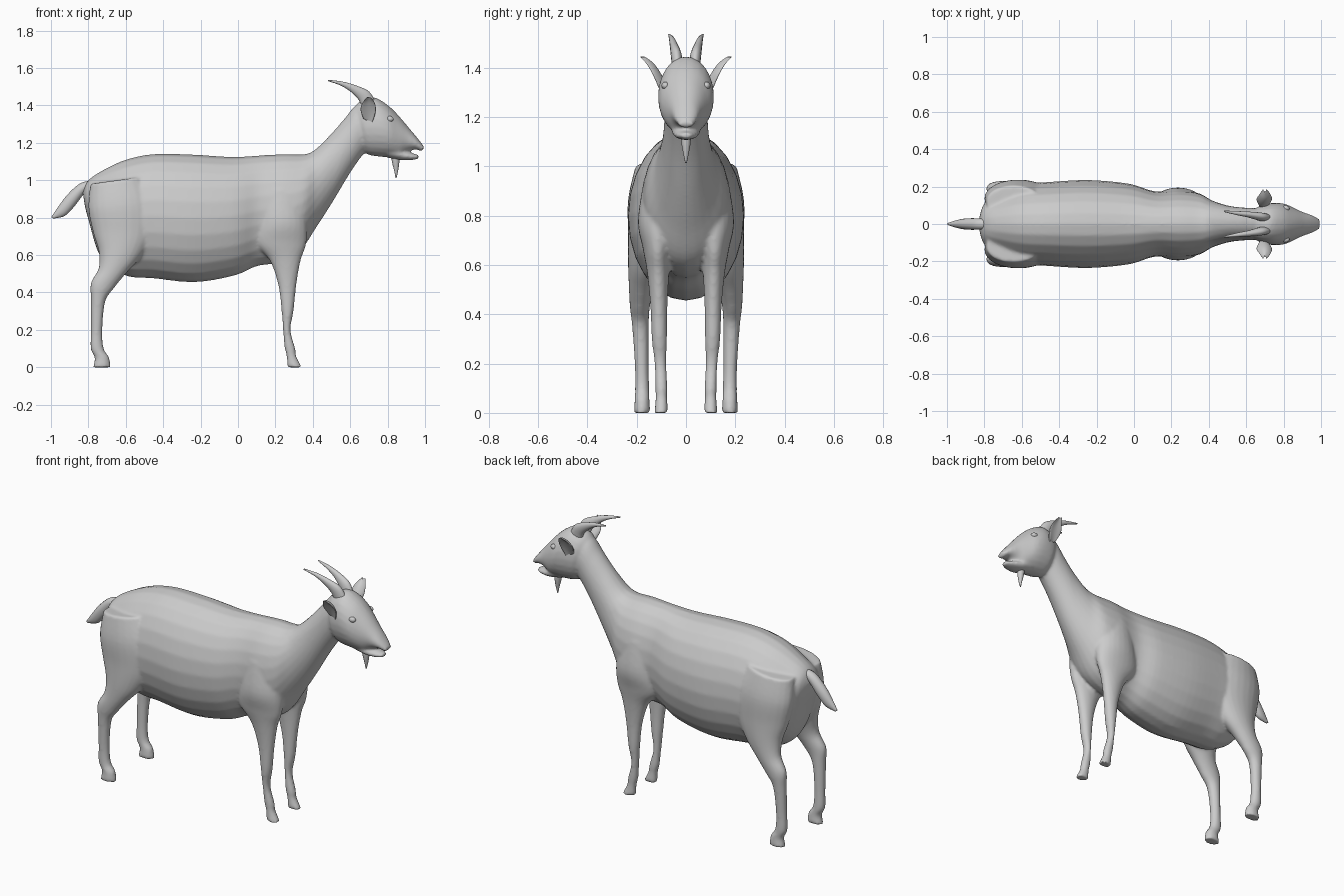
import bpy, bmesh, math
from mathutils import Vector


def spline(rows, steps):
    # Catmull-Rom interpolation of the section rows
    out = []
    for i in range(len(rows) - 1):
        p0, p1 = rows[max(i - 1, 0)], rows[i]
        p2, p3 = rows[i + 1], rows[min(i + 2, len(rows) - 1)]
        for s in range(steps):
            t = s / steps
            out.append([0.5 * (2 * b + (c - a) * t + (2 * a - 5 * b + 4 * c - d) * t * t
                               + (3 * b - a - 3 * c + d) * t ** 3)
                        for a, b, c, d in zip(p0, p1, p2, p3)])
    return out + [list(rows[-1])]


def loft(name, rows, side=1, n=24, steps=5, cup=0.0):
    # each row: x,z of one edge, x,z of the opposite edge, half width in y, centre y
    bm = bmesh.new()
    rings = []
    for xa, za, xb, zb, w, y in spline(rows, steps):
        mid = Vector(((xa + xb) / 2, y, (za + zb) / 2))
        up = Vector(((xa - xb) / 2, 0, (za - zb) / 2))
        ring = []
        for k in range(n):
            a = 2 * math.pi * k / n
            p = mid + up * math.cos(a)
            p.y += w * math.sin(a) + cup * math.cos(a) ** 2
            p.y *= side
            ring.append(bm.verts.new(p))
        rings.append(ring)
    for r, q in zip(rings, rings[1:]):
        for k in range(n):
            bm.faces.new((r[k], r[(k + 1) % n], q[(k + 1) % n], q[k]))
    bm.faces.new(rings[0])
    bm.faces.new(rings[-1])
    bmesh.ops.recalc_face_normals(bm, faces=bm.faces)
    me = bpy.data.meshes.new(name)
    bm.to_mesh(me)
    bm.free()
    for p in me.polygons:
        p.use_smooth = True
    ob = bpy.data.objects.new(name, me)
    bpy.context.collection.objects.link(ob)
    return ob


# torso and neck
torso = [(-.83, .94, -.82, .87, .04, 0), (-.80, 1.0, -.80, .79, .11, 0),
         (-.72, 1.055, -.73, .58, .165, 0), (-.60, 1.11, -.60, .49, .21, 0),
         (-.45, 1.14, -.45, .475, .225, 0), (-.25, 1.138, -.23, .455, .235, 0),
         (-.03, 1.125, -.02, .49, .215, 0), (.12, 1.133, .10, .54, .175, 0),
         (.25, 1.14, .22, .56, .18, 0), (.36, 1.14, .33, .62, .165, 0),
         (.42, 1.17, .42, .75, .125, 0), (.50, 1.25, .51, .89, .098, 0),
         (.57, 1.33, .60, 1.04, .088, 0), (.63, 1.40, .68, 1.15, .085, 0),
         (.70, 1.41, .74, 1.19, .07, 0)]
# skull with upper muzzle, and lower jaw
head = [(.62, 1.39, .67, 1.16, .07, 0), (.655, 1.425, .70, 1.135, .10, 0),
        (.72, 1.445, .77, 1.125, .113, 0), (.79, 1.41, .82, 1.125, .108, 0),
        (.85, 1.355, .865, 1.125, .085, 0), (.91, 1.285, .90, 1.15, .063, 0),
        (.96, 1.225, .945, 1.165, .047, 0), (.995, 1.18, .985, 1.152, .028, 0)]
jaw = [(.80, 1.20, .80, 1.12, .06, 0), (.87, 1.165, .87, 1.108, .055, 0),
       (.93, 1.145, .93, 1.108, .04, 0), (.965, 1.135, .965, 1.115, .022, 0)]
# legs
hind = [(-.79, .98, -.50, 1.02, .085, .12), (-.80, .85, -.445, .88, .095, .14),
        (-.775, .72, -.45, .72, .085, .15), (-.745, .62, -.52, .59, .07, .165),
        (-.745, .53, -.60, .50, .052, .18), (-.787, .45, -.665, .42, .041, .187),
        (-.787, .36, -.71, .35, .034, .185), (-.787, .2, -.725, .2, .028, .18),
        (-.788, .1, -.718, .1, .029, .178), (-.766, .05, -.69, .055, .03, .178),
        (-.776, 0, -.68, 0, .034, .178)]
fore = [(.12, .95, .34, .95, .07, .10), (.10, .78, .37, .78, .085, .11),
        (.09, .67, .365, .66, .06, .115), (.17, .57, .335, .57, .045, .113),
        (.215, .44, .312, .44, .035, .11), (.233, .3, .297, .3, .031, .108),
        (.241, .2, .281, .2, .024, .104), (.248, .11, .306, .1, .025, .10),
        (.26, .06, .311, .06, .024, .10), (.262, 0, .342, 0, .028, .10)]

parts = [loft("goat_body", torso), loft("head", head), loft("jaw", jaw)]
for s in (1, -1):
    parts += [loft("hind_leg", hind, s), loft("front_leg", fore, s)]

# fuse torso, head and legs into one smooth skin
bpy.ops.object.select_all(action='DESELECT')
for ob in parts:
    ob.select_set(True)
bpy.context.view_layer.objects.active = parts[0]
bpy.ops.object.join()
rem = parts[0].modifiers.new("fuse", 'REMESH')
rem.mode = 'VOXEL'
rem.voxel_size = 0.009
rem.use_smooth_shade = True
smo = parts[0].modifiers.new("soften", 'SMOOTH')
smo.factor = 0.5
smo.iterations = 5

# tail and beard
loft("tail", [(-.76, 1.0, -.78, .95, .025, 0), (-.84, .985, -.82, .93, .03, 0),
              (-.91, .925, -.875, .86, .03, 0), (-.96, .86, -.925, .81, .022, 0),
              (-.998, .803, -.985, .795, .006, 0)], n=16)
loft("beard", [(.815, 1.14, .865, 1.13, .022, 0), (.825, 1.09, .862, 1.09, .018, 0),
               (.835, 1.05, .856, 1.05, .011, 0), (.842, 1.013, .848, 1.013, .003, 0)], n=12)

# horns, ears and eyes, one per side
horn = [(.735, 1.42, .66, 1.39, .022, .035), (.70, 1.475, .645, 1.43, .022, .04),
        (.63, 1.507, .60, 1.475, .016, .05), (.56, 1.527, .545, 1.508, .011, .058),
        (.483, 1.537, .481, 1.53, .004, .068)]
ear = [(.67, 1.33, .715, 1.30, .014, .085), (.655, 1.38, .737, 1.37, .014, .115),
       (.67, 1.42, .73, 1.415, .011, .142), (.69, 1.445, .71, 1.443, .004, .170)]
for s, tag in ((1, "left"), (-1, "right")):
    loft(tag + "_horn", horn, s, n=16)
    loft(tag + "_ear", ear, s, n=20, cup=0.016)
    bpy.ops.mesh.primitive_uv_sphere_add(segments=16, ring_count=10, radius=0.02,
                                         location=(.81, s * .083, 1.327))
    eye = bpy.context.object
    eye.name = tag + "_eye"
    eye.scale = (1.1, .8, .8)
    bpy.ops.object.shade_smooth()
